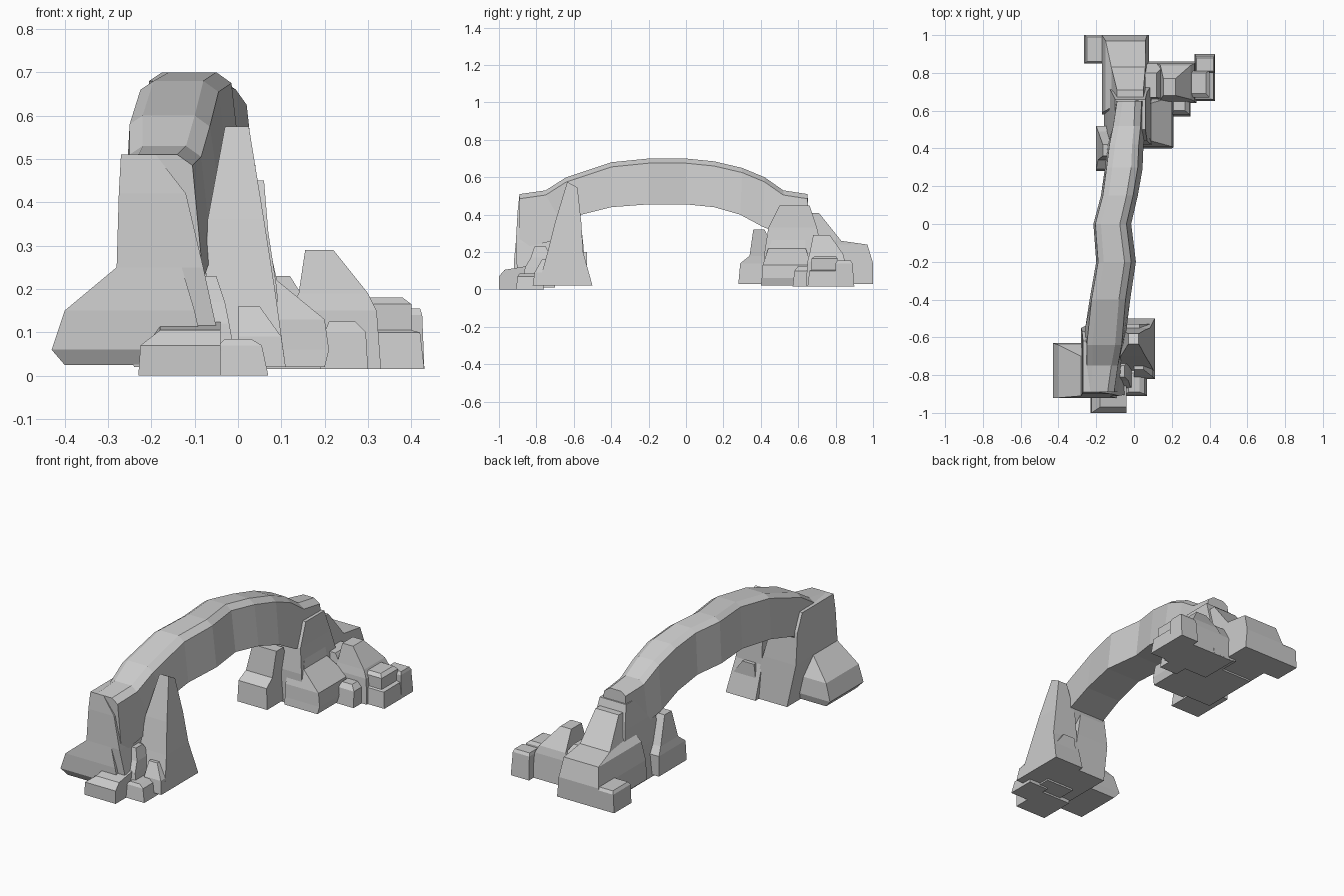
import bpy, bmesh


def loft(name, rings):
    """Skin a stack of matching point loops and cap both ends."""
    bm = bmesh.new()
    loops = [[bm.verts.new(p) for p in r] for r in rings]
    n = len(loops[0])
    for a, b in zip(loops, loops[1:]):
        for i in range(n):
            j = (i + 1) % n
            bm.faces.new((a[i], a[j], b[j], b[i]))
    bm.faces.new(loops[0][::-1])
    bm.faces.new(loops[-1])
    bmesh.ops.recalc_face_normals(bm, faces=bm.faces)
    me = bpy.data.meshes.new(name)
    bm.to_mesh(me)
    bm.free()
    ob = bpy.data.objects.new(name, me)
    bpy.context.collection.objects.link(ob)
    return ob


def rock(name, *levels):
    """Chunky rock from levels (x0, x1, y0, y1, z at y0[, z at y1])."""
    rings = []
    for x0, x1, y0, y1, za, *zb in levels:
        z1 = zb[0] if zb else za
        rings.append([(x0, y0, za), (x1, y0, za), (x1, y1, z1), (x0, y1, z1)])
    return loft(name, rings)


# Arch span: x left, x right, top y, top z, underside y, underside z
stations = [
    (-.27, -.08, -.89, .51, -.89, .22), (-.26, -.06, -.75, .53, -.62, .28),
    (-.26, -.04, -.64, .60, -.56, .40), (-.235, -.02, -.40, .68, -.40, .44),
    (-.20, .01, -.20, .70, -.20, .455), (-.215, -.015, 0, .70, 0, .455),
    (-.175, .02, .15, .685, .15, .44), (-.155, .045, .30, .65, .29, .40),
    (-.14, .05, .42, .60, .41, .335), (-.12, .06, .52, .53, .50, .30),
    (-.10, .065, .65, .51, .66, .28)]
span = []
for xl, xr, yt, zt, yb, zb in stations:
    span.append([(xl, yb, zb), (xl + .01, yt, zt - .02), (xl + .04, yt, zt),
                 (xr - .06, yt, zt), (xr - .025, yt, zt - .025), (xr, yb, zb)])
loft("arch_span", span)

# Front leg, its side footing and the tall spire
rock("front_leg", (-.24, -.03, -.90, -.53, .02), (-.28, -.08, -.91, -.55, .25),
     (-.275, -.12, -.90, -.57, .42), (-.27, -.19, -.89, -.62, .51))
rock("front_footing", (-.40, -.08, -.90, -.64, .025), (-.43, -.08, -.92, -.63, .06),
     (-.40, -.10, -.92, -.64, .15), (-.28, -.13, -.91, -.70, .25))
rock("spire", (-.07, .11, -.79, -.50, .02), (-.075, .085, -.74, -.55, .20),
     (-.07, .06, -.70, -.56, .36), (-.03, .025, -.635, -.58, .575, .545))

# Loose rocks around the front leg
rock("front_slab", (-.23, -.04, -1.0, -.80, 0), (-.225, -.04, -1.0, -.80, .07),
     (-.18, -.04, -.97, -.82, .105, .13))
rock("front_small_rock", (-.05, .07, -.91, -.76, 0), (-.045, .055, -.90, -.77, .07),
     (-.03, .03, -.89, -.79, .085))
rock("front_mid_rock", (-.17, .0, -.88, -.70, .01), (-.15, -.02, -.86, -.70, .12),
     (-.13, -.03, -.83, -.72, .17), (-.09, -.05, -.81, -.75, .23))
rock("front_side_rock", (0, .11, -.82, -.62, .02), (0, .10, -.81, -.63, .09),
     (0, .05, -.77, -.66, .16))
rock("front_inner_rock", (-.05, .10, -.60, -.51, .02), (-.05, .09, -.60, -.53, .12),
     (-.04, .03, -.58, -.53, .20))

# Back leg under the span end and the slope behind it
rock("back_leg", (-.16, .10, .42, .75, .02), (-.14, .09, .42, .73, .20),
     (-.12, .07, .44, .70, .33), (-.10, .06, .50, .66, .45))
rock("back_slope", (-.17, .08, .58, 1.0, .03), (-.17, .07, .59, 1.0, .14),
     (-.15, .06, .60, .97, .24), (-.12, .06, .62, .83, .29, .26),
     (-.09, .05, .64, .71, .41))
rock("back_corner_block", (-.265, -.10, .85, 1.0, .03), (-.26, -.10, .85, 1.0, .13),
     (-.25, -.10, .86, .99, .145))
rock("back_inner_column", (-.20, -.02, .28, .52, .03), (-.20, -.03, .29, .52, .14),
     (-.19, -.03, .34, .49, .18), (-.165, -.02, .36, .42, .32))

# Rocks stepping out to the side of the back leg
rock("back_side_rock", (.0, .20, .40, .68, .02), (.0, .21, .405, .68, .06),
     (.0, .20, .41, .67, .13), (.0, .09, .44, .64, .22), (.0, .07, .48, .64, .31))
rock("back_peak", (.05, .33, .64, .86, .015), (.12, .32, .65, .85, .15),
     (.14, .30, .66, .84, .19), (.155, .22, .68, .77, .29))
rock("back_outer_base", (.29, .43, .65, .84, .015), (.29, .42, .66, .83, .10),
     (.29, .40, .67, .81, .105))
rock("back_outer_top", (.28, .40, .67, .81, .09), (.28, .40, .67, .81, .165),
     (.27, .38, .69, .80, .18))
rock("back_outer_chip", (.32, .43, .80, .90, .015), (.325, .425, .80, .89, .14),
     (.33, .42, .81, .88, .155))
rock("back_front_chip", (.19, .30, .57, .70, .015), (.20, .295, .58, .70, .10),
     (.21, .27, .60, .69, .125))
rock("back_gap_rock", (.03, .18, .64, .86, .02), (.05, .17, .66, .85, .15),
     (.05, .12, .67, .80, .23))
